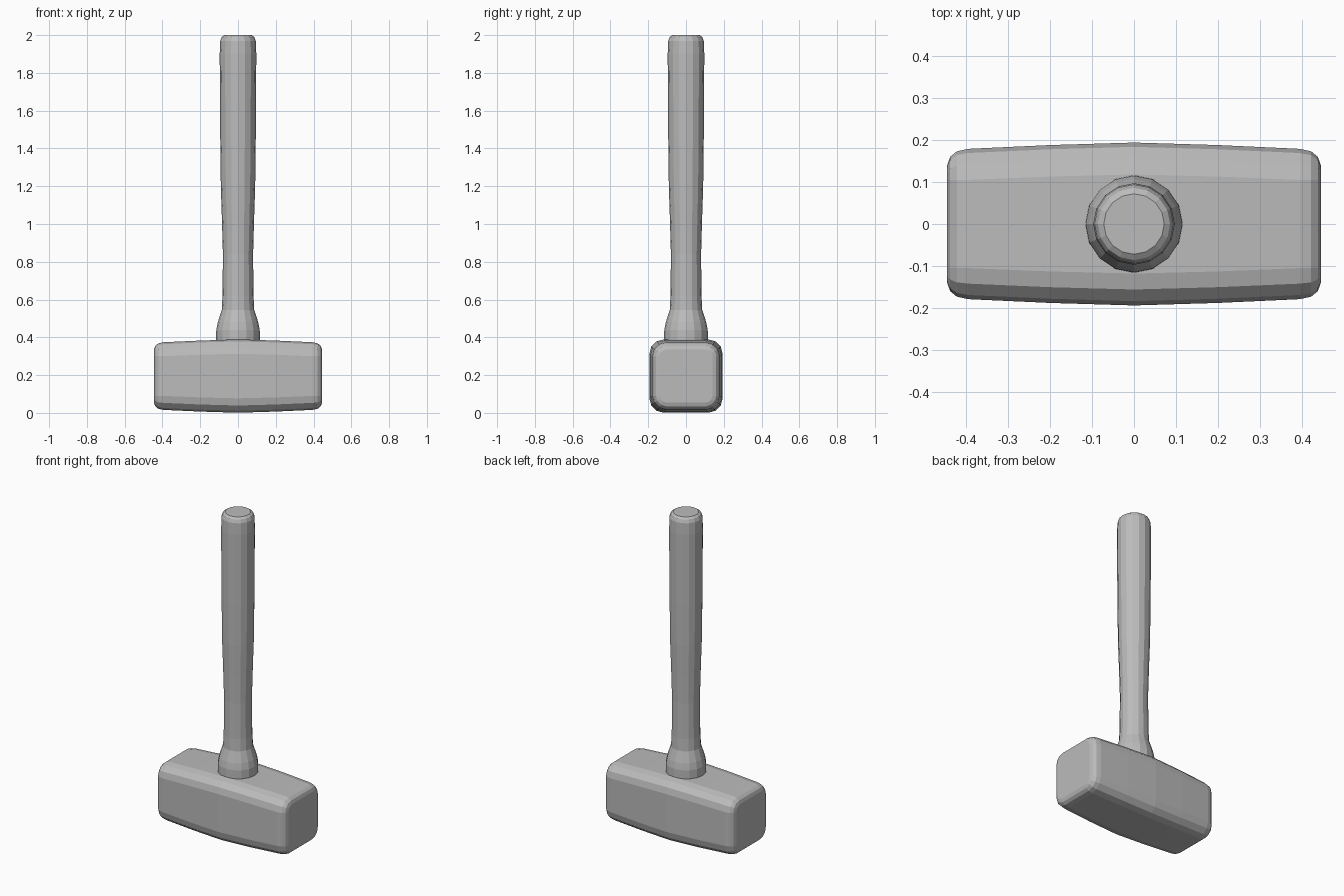
import bpy, bmesh, math

cube = bpy.data.objects.get("Cube")
if cube:
    bpy.data.objects.remove(cube, do_unlink=True)

GREY = (0.5, 0.5, 0.5, 1)
grey = bpy.data.materials.new("plain grey")
grey.use_nodes = True
grey.diffuse_color = GREY
grey.node_tree.nodes["Principled BSDF"].inputs["Base Color"].default_value = GREY


def loft(name, rings):
    """Skin a list of equal-length point rings and cap both ends."""
    bm = bmesh.new()
    loops = [[bm.verts.new(p) for p in ring] for ring in rings]
    for a, b in zip(loops, loops[1:]):
        for i in range(len(a)):
            j = (i + 1) % len(a)
            bm.faces.new((a[i], a[j], b[j], b[i]))
    bm.faces.new(loops[0])
    bm.faces.new(loops[-1])
    bmesh.ops.recalc_face_normals(bm, faces=bm.faces)
    mesh = bpy.data.meshes.new(name)
    bm.to_mesh(mesh)
    bm.free()
    mesh.materials.append(grey)
    obj = bpy.data.objects.new(name, mesh)
    bpy.context.collection.objects.link(obj)
    return obj


def rounded_square(x, half, flat, z_mid=0.195, steps=3):
    """Square section across x with rounded corners."""
    ring = []
    for corner in range(4):
        middle = math.radians(45 + 90 * corner)
        cy = math.copysign(flat, math.cos(middle))
        cz = math.copysign(flat, math.sin(middle))
        for s in range(steps + 1):
            a = math.pi / 2 * (corner + s / steps)
            r = half - flat
            ring.append((x, cy + r * math.cos(a), z_mid + cz + r * math.sin(a)))
    return ring


def circle(z, r, sides=16):
    return [(r * math.cos(math.tau * i / sides), r * math.sin(math.tau * i / sides), z)
            for i in range(sides)]


# Head: swollen in the middle, with softened striking faces
half_head = [(0, 0.194, 0.118), (0.2, 0.188, 0.113), (0.395, 0.179, 0.105),
             (0.422, 0.173, 0.105), (0.438, 0.16, 0.105), (0.445, 0.14, 0.105)]
profile = [(-x, h, f) for x, h, f in reversed(half_head[1:])] + half_head
loft("hammer_head", [rounded_square(*p) for p in profile])

# Handle: collar, narrow neck and thicker grip with a rounded end
handle = [(0.36, 0.113), (0.39, 0.116), (0.44, 0.115), (0.48, 0.107), (0.545, 0.086),
          (0.62, 0.082), (0.84, 0.08), (1.02, 0.085), (1.2, 0.091), (1.45, 0.094),
          (1.9, 0.097), (1.97, 0.094), (1.99, 0.086), (2.0, 0.072)]
loft("handle", [circle(*p) for p in handle])
